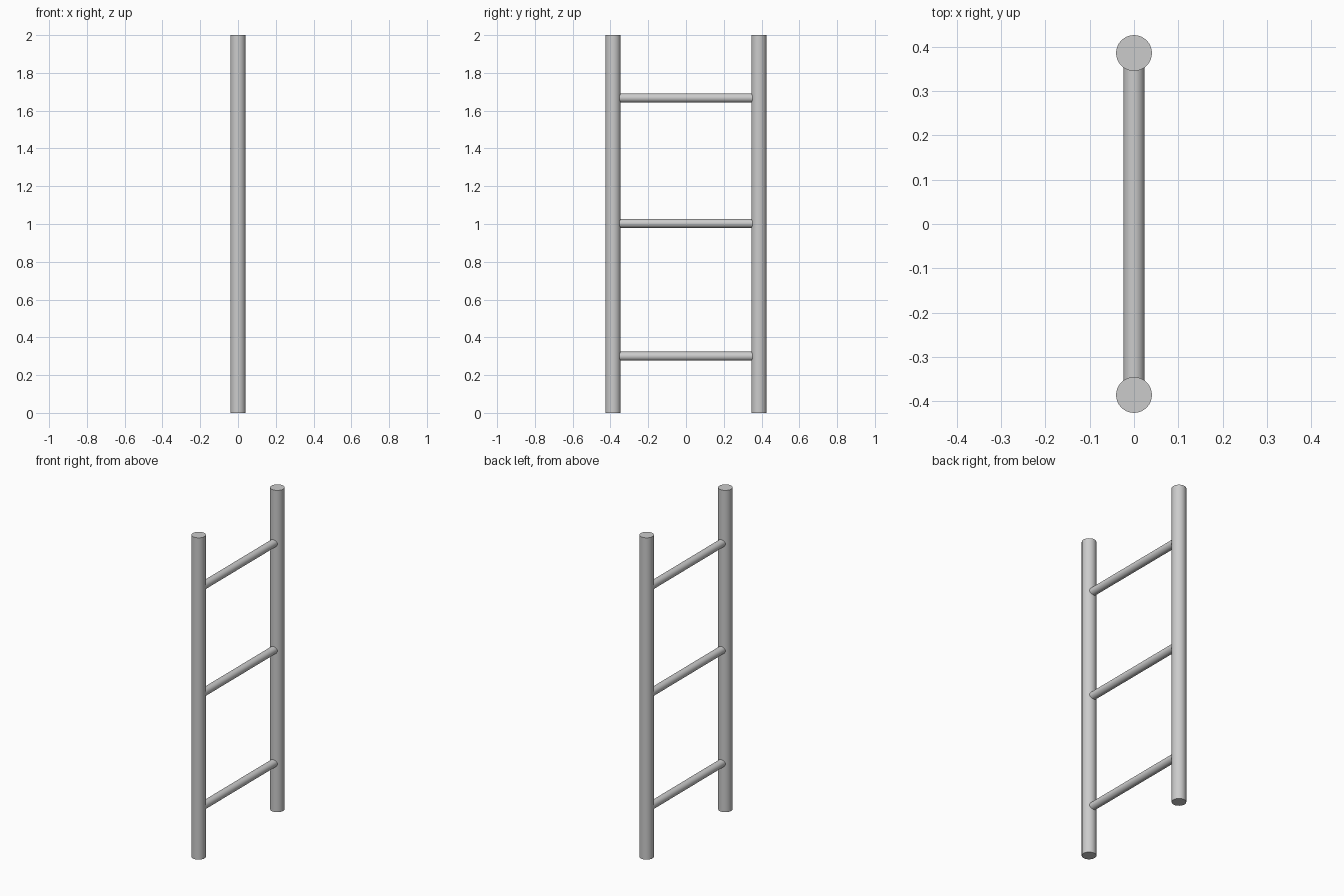
import bpy
import math

if "Cube" in bpy.data.objects:
    bpy.data.objects.remove(bpy.data.objects["Cube"])

POST_Y, POST_R, RUNG_R, HEIGHT = 0.386, 0.0405, 0.0238, 2.0


def rod(name, radius, length, location, rotation=(0, 0, 0)):
    bpy.ops.mesh.primitive_cylinder_add(vertices=32, radius=radius, depth=length,
                                        location=location, rotation=rotation)
    obj = bpy.context.object
    obj.name = name
    bpy.ops.object.shade_smooth_by_angle(angle=math.radians(30))
    return obj


# Upright posts
for name, side in (("front_post", -1), ("back_post", 1)):
    rod(name, POST_R, HEIGHT, (0, side * POST_Y, HEIGHT / 2))

# Rungs, with their ends set into the posts
for name, z in (("lower_rung", 0.30), ("middle_rung", 1.003), ("upper_rung", 1.667)):
    rod(name, RUNG_R, 2 * POST_Y, (0, 0, z), (math.pi / 2, 0, 0))
